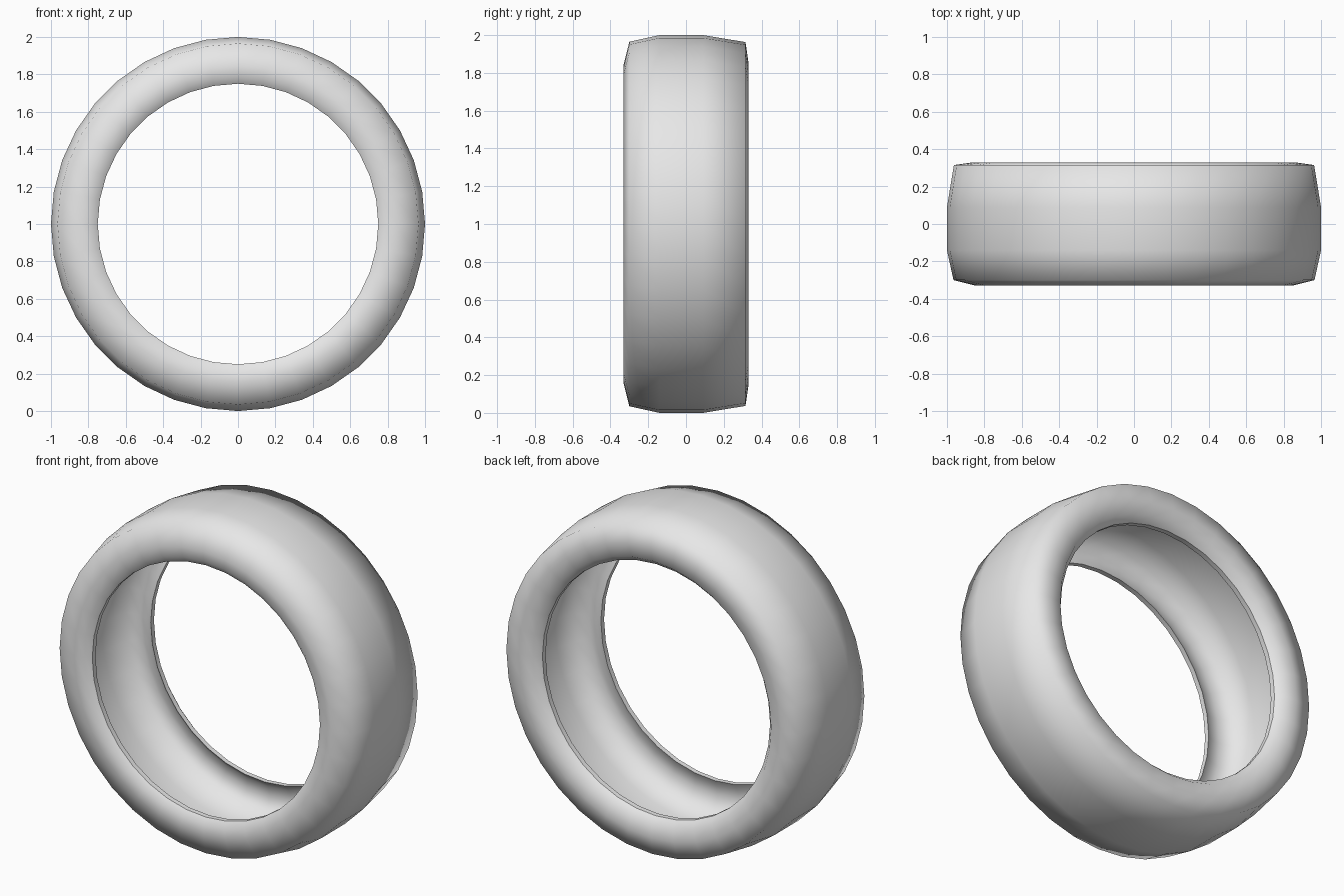
import bpy
import bmesh
from math import sin, cos, tau

SEGMENTS = 36

cube = bpy.data.objects.get("Cube")
if cube:
    bpy.data.objects.remove(cube, do_unlink=True)

grey = bpy.data.materials.new("light grey rubber")
grey.use_nodes = True
colour = (0.8, 0.8, 0.8, 1)
grey.diffuse_color = colour
grey.node_tree.nodes["Principled BSDF"].inputs["Base Color"].default_value = colour

# Closed cross-section as (y, radius): outer skin front to back, then the hollow inside
outer = [(-0.30, 0.75), (-0.325, 0.785), (-0.33, 0.845), (-0.30, 0.965), (-0.14, 1.0),
         (0.09, 1.0), (0.315, 0.963), (0.33, 0.86), (0.32, 0.785), (0.28, 0.75)]
inner = [(0.25, 0.75), (0.285, 0.79), (0.295, 0.85), (0.275, 0.93), (0.09, 0.965),
         (-0.14, 0.965), (-0.265, 0.93), (-0.295, 0.845), (-0.29, 0.79), (-0.27, 0.75)]
profile = outer + inner
count = len(profile)
bead_edges = {0, len(outer) - 1, len(outer), count - 1}

# Sweep the cross-section around the axle
bm = bmesh.new()
rings = []
for s in range(SEGMENTS):
    a = tau * s / SEGMENTS
    rings.append([bm.verts.new((r * sin(a), y, 1 + r * cos(a))) for y, r in profile])
for s in range(SEGMENTS):
    here, after = rings[s], rings[(s + 1) % SEGMENTS]
    for i in range(count):
        j = (i + 1) % count
        bm.faces.new((here[i], here[j], after[j], after[i])).smooth = True
bmesh.ops.recalc_face_normals(bm, faces=bm.faces)

# Keep only the bead lips crisp
for s in range(SEGMENTS):
    for i in bead_edges:
        bm.edges.get((rings[s][i], rings[(s + 1) % SEGMENTS][i])).smooth = False

mesh = bpy.data.meshes.new("tyre")
bm.to_mesh(mesh)
bm.free()
mesh.materials.append(grey)
tyre = bpy.data.objects.new("tyre", mesh)
bpy.context.collection.objects.link(tyre)
